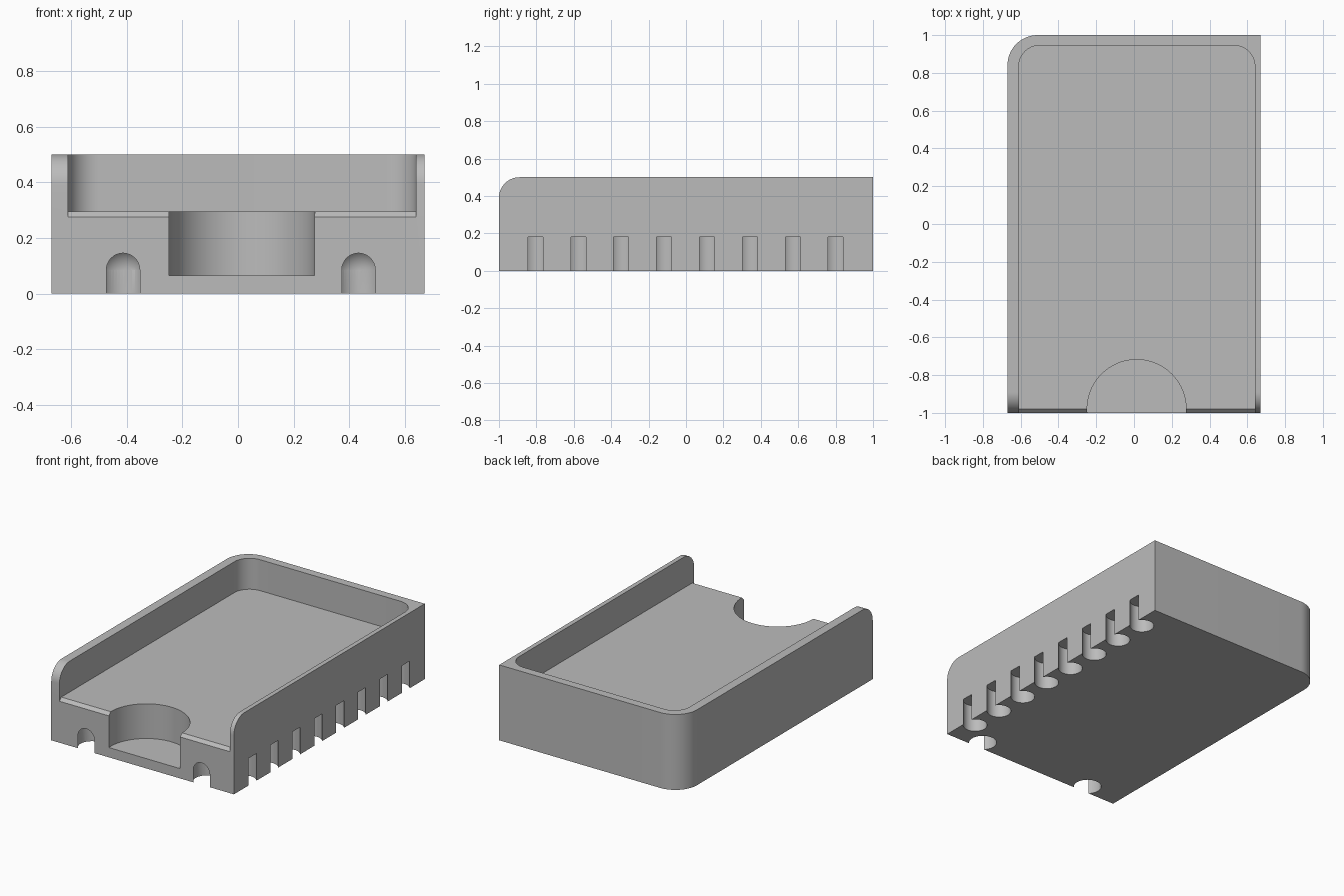
import bpy, bmesh, math
from mathutils import Vector

cube = bpy.data.objects.get("Cube")
if cube:
    bpy.data.objects.remove(cube, do_unlink=True)

grey = bpy.data.materials.new("plain grey")
grey.use_nodes = True
colour = (0.5, 0.5, 0.5, 1)
grey.diffuse_color = colour
grey.node_tree.nodes["Principled BSDF"].inputs["Base Color"].default_value = colour

W, H, FLOOR = 0.67, 0.5, 0.295


def arc(cx, cy, r, start, end, steps=16):
    """Points along an arc, angles in degrees."""
    angles = [math.radians(start + (end - start) * i / steps) for i in range(steps + 1)]
    return [(cx + r * math.cos(a), cy + r * math.sin(a)) for a in angles]


def finish(name, bm):
    bmesh.ops.recalc_face_normals(bm, faces=bm.faces)
    mesh = bpy.data.meshes.new(name)
    bm.to_mesh(mesh)
    bm.free()
    mesh.materials.append(grey)
    obj = bpy.data.objects.new(name, mesh)
    bpy.context.collection.objects.link(obj)
    return obj


def prism(name, outline, lo, hi, along_x=False):
    """Extrude an outline: (x, y) along z, or (y, z) along x."""
    bm = bmesh.new()
    verts = [bm.verts.new((lo, a, b) if along_x else (a, b, lo)) for a, b in outline]
    face = bm.faces.new(verts)
    grown = bmesh.ops.extrude_face_region(bm, geom=[face])["geom"]
    step = Vector((hi - lo, 0, 0) if along_x else (0, 0, hi - lo))
    bmesh.ops.translate(bm, vec=step, verts=[g for g in grown if isinstance(g, bmesh.types.BMVert)])
    return finish(name, bm)


def cylinder(name, x, y, r, lo, hi, steps=48):
    return prism(name, arc(x, y, r, 0, 360, steps)[:-1], lo, hi)


def sphere(name, x, y, z, r):
    bm = bmesh.new()
    bmesh.ops.create_uvsphere(bm, u_segments=48, v_segments=24, radius=r)
    bmesh.ops.translate(bm, vec=(x, y, z), verts=bm.verts)
    return finish(name, bm)


def combine(target, cutter, operation="DIFFERENCE"):
    mod = target.modifiers.new("cut", "BOOLEAN")
    mod.operation = operation
    mod.solver = "EXACT"
    mod.object = cutter
    bpy.context.view_layer.objects.active = target
    bpy.ops.object.modifier_apply(modifier=mod.name)
    bpy.data.objects.remove(cutter, do_unlink=True)


# Block with one rounded back corner
tray = prism("tray", [(-W, -1), (W, -1), (W, 1)] + arc(-W + 0.16, 0.84, 0.16, 90, 180), 0, H)

# Rounded upper front ends of the side walls
side = [(-1, -0.1), (1.1, -0.1), (1.1, H)] + arc(-0.89, H - 0.11, 0.11, 90, 180)
combine(tray, prism("side_profile", side, -1, 1, True), "INTERSECT")

# Open-fronted pocket with rounded back corners
left, right, back, r = -0.61, 0.64, 0.945, 0.11
pocket = [(left, -1.2), (right, -1.2)]
pocket += arc(right - r, back - r, r, 0, 90) + arc(left + r, back - r, r, 90, 180)
combine(tray, prism("pocket", pocket, FLOOR, 0.8))

# Chamfer on the front edge of the floor
bevel = [(-1.1, 0.175), (-0.878, 0.397), (-1.1, 0.397)]
combine(tray, prism("floor_chamfer", bevel, left, right, True))

# Round finger recess
combine(tray, cylinder("finger_recess", 0.014, -0.98, 0.262, 0.065, 0.7, 96))

# Domed feet holes breaking through the front
for x in (-0.413, 0.433):
    combine(tray, cylinder("front_hole", x, -0.94, 0.085, -0.1, 0.085))
    combine(tray, sphere("front_dome", x, -0.94, 0.085, 0.085))

# Row of round pockets breaking through the left side
for i in range(8):
    combine(tray, cylinder("side_hole", W - 0.062, -0.805 + 0.2293 * i, 0.074, -0.1, 0.18))

# Smooth curved walls, crisp edges
bpy.ops.object.select_all(action="DESELECT")
tray.select_set(True)
bpy.context.view_layer.objects.active = tray
bpy.ops.object.shade_smooth_by_angle(angle=math.radians(30))
